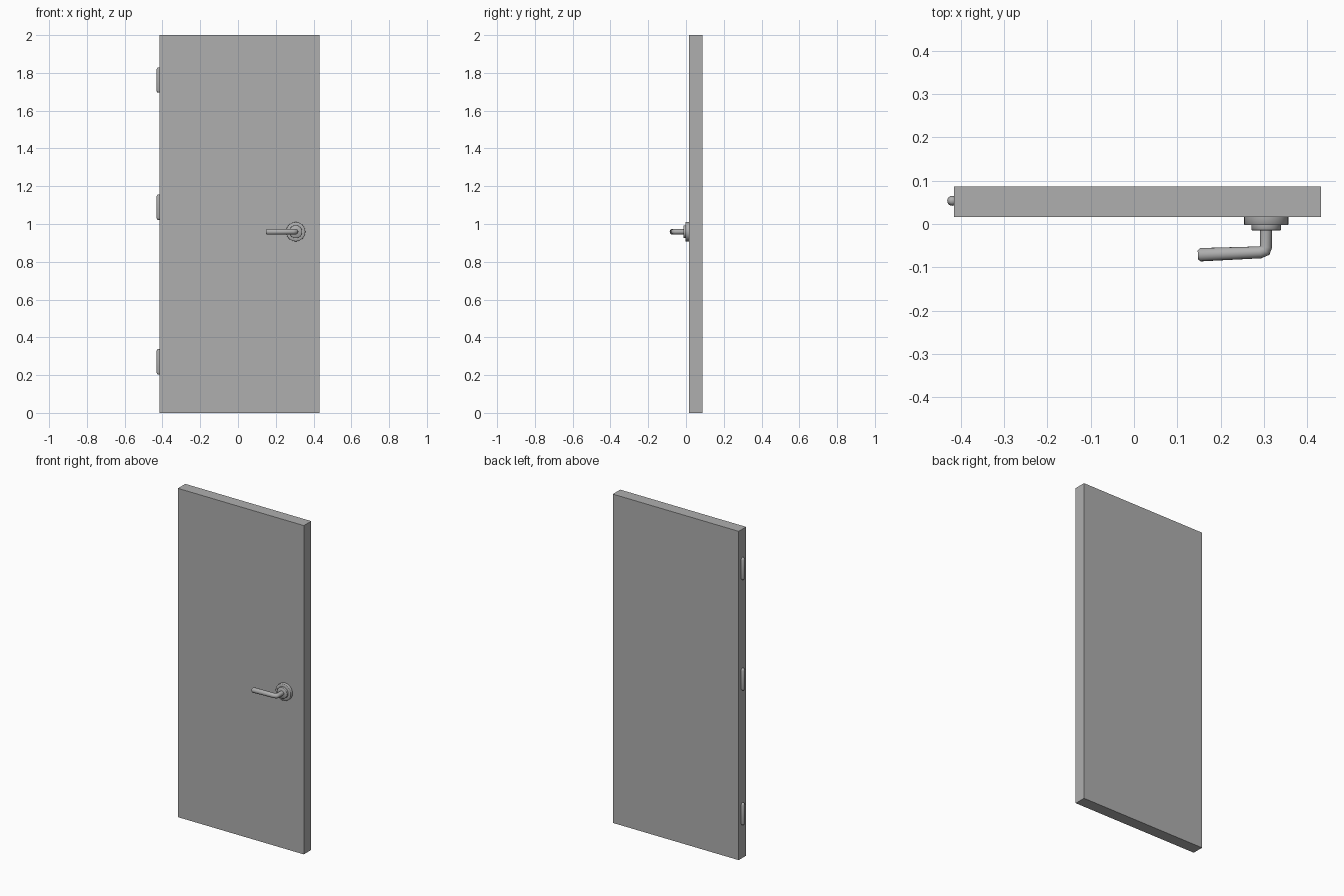
import bpy, bmesh, math
from mathutils import Matrix

if "Cube" in bpy.data.objects:
    bpy.data.objects.remove(bpy.data.objects["Cube"])

# Darker grey shared by every part
grey = bpy.data.materials.new("dark_grey")
grey.diffuse_color = (0.43, 0.43, 0.43, 1)
grey.use_nodes = True
grey.node_tree.nodes["Principled BSDF"].inputs["Base Color"].default_value = grey.diffuse_color


def finish(obj, angle=35):
    obj.data.materials.clear()
    obj.data.materials.append(grey)
    bpy.ops.object.select_all(action='DESELECT')
    obj.select_set(True)
    bpy.context.view_layer.objects.active = obj
    bpy.ops.object.shade_smooth_by_angle(angle=math.radians(angle))


def lathe(name, profile, matrix, sides=32, angle=50):
    """Closed solid from (radius, height) pairs around local z."""
    bm = bmesh.new()
    rings = [[bm.verts.new((r * math.cos(2 * math.pi * i / sides),
                            r * math.sin(2 * math.pi * i / sides), h))
              for i in range(sides)] for r, h in profile]
    for a, b in zip(rings, rings[1:]):
        for i in range(sides):
            j = (i + 1) % sides
            bm.faces.new((a[i], a[j], b[j], b[i]))
    bm.faces.new(rings[0][::-1])
    bm.faces.new(rings[-1])
    mesh = bpy.data.meshes.new(name)
    bm.to_mesh(mesh)
    bm.free()
    obj = bpy.data.objects.new(name, mesh)
    obj.matrix_world = matrix
    bpy.context.collection.objects.link(obj)
    finish(obj, angle)
    return obj


# Door slab
bpy.ops.mesh.primitive_cube_add(size=1, location=(0.008, 0.0515, 1))
door = bpy.context.object
door.name = "door_slab"
door.scale = (0.847, 0.071, 2)
bpy.ops.object.transform_apply(location=False, rotation=False, scale=True)
finish(door)

# Three hinge knuckles with softened ends
R, H = 0.0115, 0.067
hinge_profile = [(R * 0.45, -H), (R * 0.8, -H + 0.004), (R, -H + 0.012),
                 (R, H - 0.012), (R * 0.8, H - 0.004), (R * 0.45, H)]
for label, z in (("lower", 0.27), ("middle", 1.089), ("upper", 1.762)):
    lathe(f"hinge_{label}", hinge_profile,
          Matrix.Translation((-0.420, 0.0535, z)), 16, 80)

# Stepped round plate behind the handle, facing the front
HX, HZ = 0.3055, 0.959
lathe("handle_rose",
      [(0.051, 0), (0.051, 0.018), (0.050, 0.019),
       (0.034, 0.019), (0.034, 0.030), (0.033, 0.031)],
      Matrix.Translation((HX, 0.0165, HZ)) @ Matrix.Rotation(math.pi / 2, 4, 'X'))

# Bent lever swept along a short path: x, y, relative radius
path = [(0.305, -0.010, 1), (0.305, -0.053, 1), (0.302, -0.061, 1.05),
        (0.291, -0.0655, 1), (0.153, -0.0710, 1.1), (0.1475, -0.0712, 0.72)]
curve = bpy.data.curves.new("handle_lever", 'CURVE')
curve.dimensions = '3D'
curve.bevel_depth = 0.014
curve.bevel_resolution = 6
curve.use_fill_caps = True
spline = curve.splines.new('POLY')
spline.points.add(len(path) - 1)
for p, (x, y, r) in zip(spline.points, path):
    p.co = (x, y, HZ, 1)
    p.radius = r
lever = bpy.data.objects.new("handle_lever", curve)
bpy.context.collection.objects.link(lever)
bpy.ops.object.select_all(action='DESELECT')
lever.select_set(True)
bpy.context.view_layer.objects.active = lever
bpy.ops.object.convert(target='MESH')
finish(bpy.context.object, 60)
